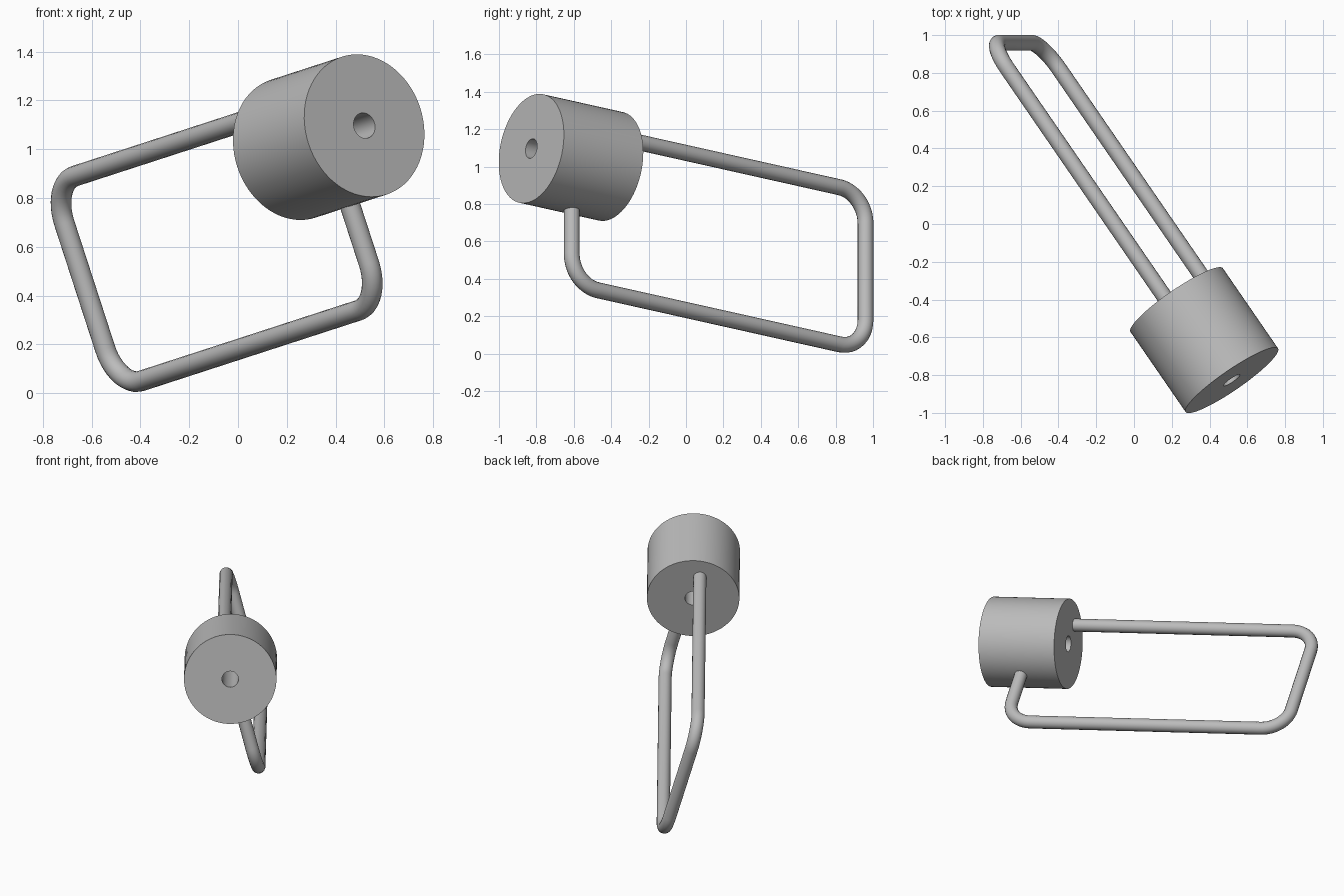
import bpy, bmesh, math
from mathutils import Matrix, Vector

cube = bpy.data.objects.get("Cube")
if cube:
    bpy.data.objects.remove(cube, do_unlink=True)

grey = bpy.data.materials.new("plain_grey")
grey.use_nodes = True
colour = (0.5, 0.5, 0.5, 1)
grey.diffuse_color = colour
grey.node_tree.nodes["Principled BSDF"].inputs["Base Color"].default_value = colour

# Local frame: x runs along the cylinder axis to its front face, z along the short legs
tilt, swing = math.radians(18), math.radians(35.9)
along = Vector((math.sin(swing) * math.cos(tilt), -math.cos(swing), math.sin(swing) * math.sin(tilt)))
up = Vector((-math.sin(tilt), 0, math.cos(tilt)))
frame = Matrix((along, up.cross(along), up)).transposed().to_4x4()
frame.translation = (0.518, -0.827, 1.097)


def finish(obj):
    """Place an object in the tilted frame, colour it and smooth it."""
    obj.matrix_world = frame
    obj.data.materials.append(grey)
    bpy.ops.object.select_all(action="DESELECT")
    obj.select_set(True)
    bpy.context.view_layer.objects.active = obj
    if obj.type == "CURVE":
        bpy.ops.object.convert(target="MESH")
    bpy.ops.object.shade_smooth_by_angle(angle=math.radians(35))


def rounded_path(corners, radius, steps=12):
    """Points of a path with right-angled corners rounded to one radius."""
    points = [corners[0]]
    for before, corner, after in zip(corners, corners[1:], corners[2:]):
        u = (before - corner).normalized()
        v = (after - corner).normalized()
        centre = corner + radius * (u + v)
        for i in range(steps + 1):
            t = math.pi / 2 * i / steps
            points.append(centre - radius * (v * math.cos(t) + u * math.sin(t)))
    return points + [corners[-1]]


# Drum with a bore along its axis: a rectangle spun round the axis
length, outer, bore = 0.524, 0.297, 0.053
bm = bmesh.new()
ring = [bm.verts.new((x, 0, r)) for x, r in
        ((0, bore), (0, outer), (-length, outer), (-length, bore))]
edges = [bm.edges.new((ring[i], ring[i - 1])) for i in range(4)]
bmesh.ops.spin(bm, geom=ring + edges, cent=(0, 0, 0), axis=(1, 0, 0),
               angle=math.tau, steps=72, use_duplicate=False)
bmesh.ops.remove_doubles(bm, verts=bm.verts, dist=0.0005)
bmesh.ops.recalc_face_normals(bm, faces=bm.faces)
mesh = bpy.data.meshes.new("drum")
bm.to_mesh(mesh)
bm.free()
drum = bpy.data.objects.new("drum", mesh)
bpy.context.collection.objects.link(drum)
finish(drum)

# Bent rod from the back of the drum, round and up into its underside
back, top, bottom, front = -2.206, 0.17, -0.713, -0.267
corners = [Vector((x, 0, z)) for x, z in
           ((-length + 0.02, top), (back, top), (back, bottom), (front, bottom), (front, -0.27))]
curve = bpy.data.curves.new("bent_rod", "CURVE")
curve.dimensions = "3D"
curve.bevel_depth = 0.0425
curve.bevel_resolution = 6
curve.use_fill_caps = True
path = rounded_path(corners, 0.17)
spline = curve.splines.new("POLY")
spline.points.add(len(path) - 1)
for point, p in zip(spline.points, path):
    point.co = (*p, 1)
rod = bpy.data.objects.new("bent_rod", curve)
bpy.context.collection.objects.link(rod)
finish(rod)
